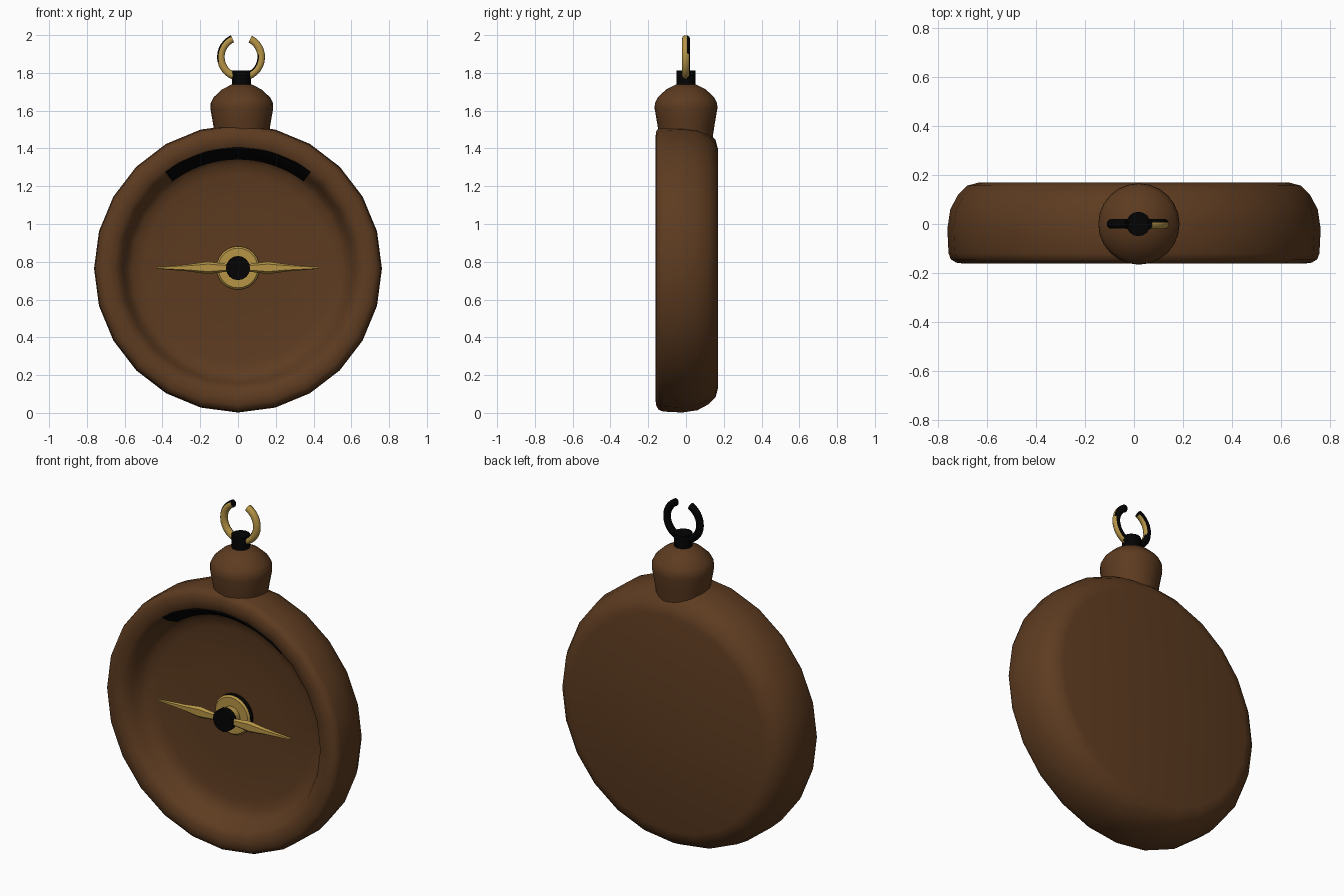
import bpy, bmesh, math
from mathutils import Vector

if "Cube" in bpy.data.objects:
    bpy.data.objects.remove(bpy.data.objects["Cube"])


def material(name, rgb):
    m = bpy.data.materials.new(name)
    m.diffuse_color = (*rgb, 1)
    m.use_nodes = True
    m.node_tree.nodes["Principled BSDF"].inputs["Base Color"].default_value = m.diffuse_color
    return m


BROWN = material("dark brown", (0.110, 0.044, 0.0145))
GOLD = material("old gold", (0.47, 0.30, 0.062))
BLACK = material("black", (0.001, 0.001, 0.001))
CZ = 0.764  # height of the case centre


def skin(bm, rows, closed=True):
    """Bridge rows of vertices into a tube."""
    n = len(rows[0])
    for a, b in zip(rows, rows[1:]):
        for i in range(n):
            j = (i + 1) % n
            bm.faces.new((a[i], a[j], b[j], b[i]))
    bm.faces.new(rows[0])
    bm.faces.new(rows[-1])


def finish(name, bm, mats, angle=40, rule=None):
    bmesh.ops.recalc_face_normals(bm, faces=bm.faces)
    bm.normal_update()
    if rule:
        for f in bm.faces:
            f.material_index = rule(f)
    me = bpy.data.meshes.new(name)
    bm.to_mesh(me)
    bm.free()
    ob = bpy.data.objects.new(name, me)
    bpy.context.collection.objects.link(ob)
    for m in mats:
        me.materials.append(m)
    bpy.ops.object.select_all(action='DESELECT')
    ob.select_set(True)
    bpy.context.view_layer.objects.active = ob
    bpy.ops.object.shade_smooth_by_angle(angle=math.radians(angle))
    return ob


def lathe(name, profile, n, centre, mats, axis='Z', angle=40, rule=None):
    """Revolve (radius, offset) points around Z, or around Y with offset along y."""
    bm = bmesh.new()
    rows = []
    for r, h in profile:
        row = []
        for i in range(n):
            a = 2 * math.pi * i / n
            c, s = r * math.cos(a), r * math.sin(a)
            row.append(bm.verts.new(Vector((c, s, h) if axis == 'Z' else (c, h, s)) + Vector(centre)))
        rows.append(row)
    skin(bm, rows)
    return finish(name, bm, mats, angle, rule)


# Case with dished face and rounded back
lathe("case", [(0.02, -0.022), (0.3, -0.024), (0.5, -0.03), (0.56, -0.042), (0.59, -0.068), (0.61, -0.105),
               (0.63, -0.138), (0.655, -0.155), (0.69, -0.162), (0.725, -0.158), (0.748, -0.144),
               (0.757, -0.12), (0.762, -0.02), (0.75, 0.06), (0.718, 0.12), (0.68, 0.157),
               (0.63, 0.17), (0.02, 0.17)],
      24, (0, 0, CZ), [BROWN], 'Y', 60)

# Neck and stub
lathe("neck", [(0.13, 1.38), (0.14, 1.45), (0.152, 1.53), (0.166, 1.61), (0.165, 1.64),
               (0.15, 1.67), (0.105, 1.712), (0.055, 1.738), (0.02, 1.744)],
      24, (0.02, 0, 0), [BROWN])
lathe("stub", [(0.05, 1.72), (0.05, 1.813)], 16, (0.018, 0, 0), [BLACK])

# Hub plate, shaft and cap
HUB = (0, 0, CZ + 0.003)
lathe("hub_plate", [(0.115, -0.02), (0.115, -0.05), (0.105, -0.06), (0.05, -0.06)],
      24, HUB, [GOLD, BLACK], 'Y', rule=lambda f: 0 if f.normal.y < -0.4 else 1)
lathe("shaft", [(0.055, -0.05), (0.055, -0.105)], 16, HUB, [GOLD], 'Y')
lathe("shaft_cap", [(0.064, -0.102), (0.064, -0.14)], 16, HUB, [BLACK], 'Y')

# Needle halves: flat tapered blades
for side, label in ((-1, "left"), (1, "right")):
    bm = bmesh.new()
    rows = []
    for x, h, d in ((0.04, 0.018, 0.01), (0.16, 0.033, 0.014), (0.26, 0.019, 0.012), (0.43, 0.005, 0.007)):
        rows.append([bm.verts.new((side * x, -0.12 + dy, CZ + 0.004 + dz))
                     for dy, dz in ((-d, -h * 0.6), (-d, h * 0.6), (0, h), (d, h * 0.6), (d, -h * 0.6), (0, -h))])
    skin(bm, rows)
    finish("needle_" + label, bm, [GOLD], 20)

# Dark band lying on the upper inner wall of the dish
bm = bmesh.new()
rows = []
for i in range(19):
    a = math.radians(53 + 74 * i / 18)
    rows.append([bm.verts.new((r * math.cos(a), y, CZ + r * math.sin(a)))
                 for r, y in ((0.577, -0.064), (0.585, -0.08), (0.605, -0.12), (0.637, -0.154),
                              (0.645, -0.14), (0.61, -0.08), (0.59, -0.056))])
skin(bm, rows)
finish("dark_band", bm, [BLACK])

# Open ring: gold on the front and right, black on the back and the ends
bm = bmesh.new()
rows = []
N, M = 28, 10
for i in range(N + 1):
    a = math.radians(115 + 308 * i / N)
    row = []
    for k in range(M):
        b = 2 * math.pi * (k + 0.5) / M
        r = 0.107 + 0.021 * math.cos(b)
        row.append(bm.verts.new((0.016 + r * math.cos(a), 0.021 * math.sin(b), 1.884 + r * math.sin(a))))
    rows.append(row)
skin(bm, rows)
finish("open_ring", bm, [GOLD, BLACK],
       rule=lambda f: 1 if len(f.verts) > 4 or -f.normal.y + 0.8 * f.normal.x - 0.4 * f.normal.z < 0 else 0)
